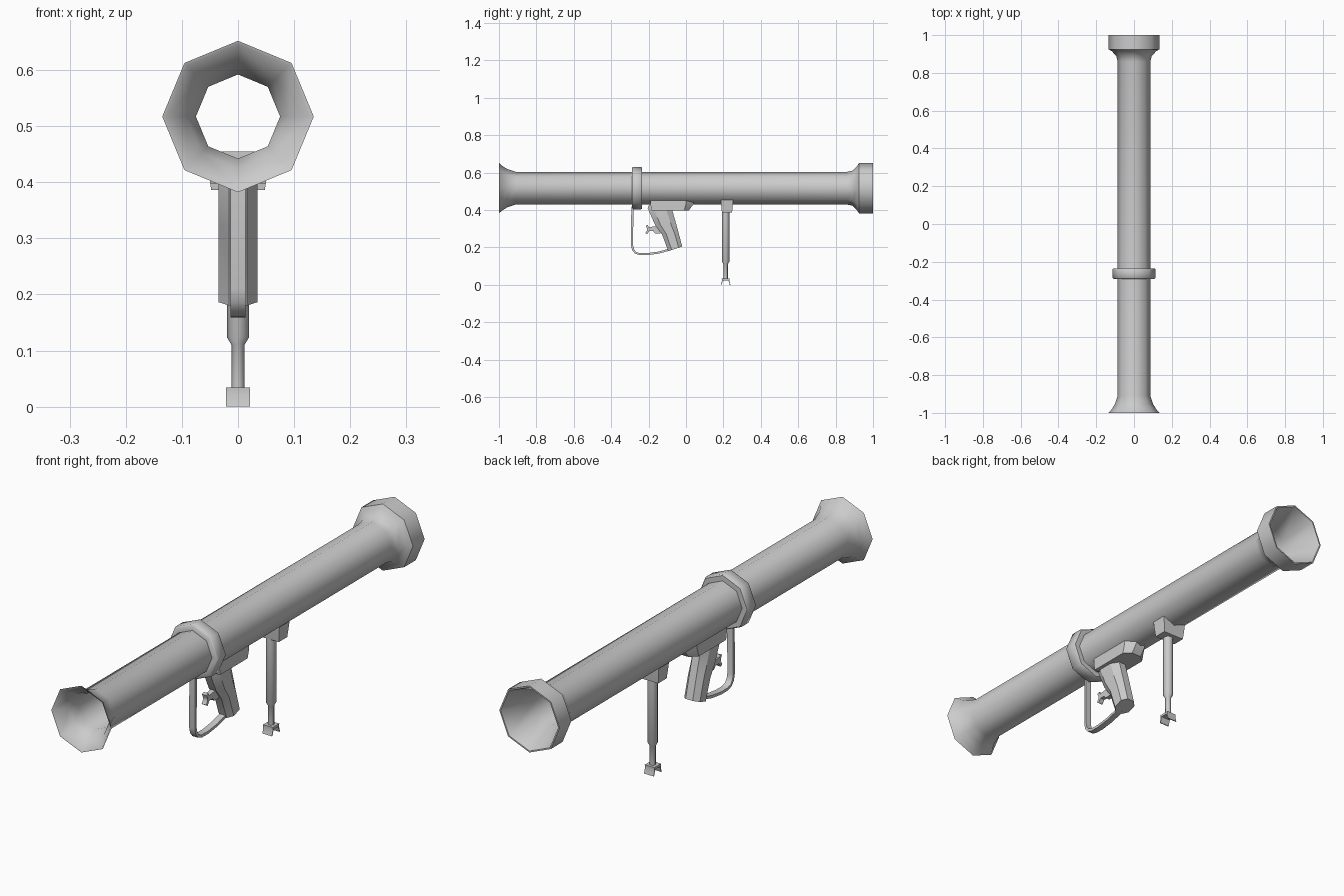
import bpy, bmesh, math
from mathutils import Vector

if "Cube" in bpy.data.objects:
    bpy.data.objects.remove(bpy.data.objects["Cube"])


def finish(name, bm, angle=50):
    bmesh.ops.recalc_face_normals(bm, faces=bm.faces)
    me = bpy.data.meshes.new(name)
    bm.to_mesh(me)
    bm.free()
    ob = bpy.data.objects.new(name, me)
    bpy.context.collection.objects.link(ob)
    bpy.ops.object.select_all(action='DESELECT')
    ob.select_set(True)
    bpy.context.view_layer.objects.active = ob
    bpy.ops.object.shade_smooth_by_angle(angle=math.radians(angle))
    return ob


def lathe(name, profile, place, n=8, closed=True):
    """Revolve (height, radius) points; place maps (height, u, v) to a position."""
    bm = bmesh.new()
    rings = [[bm.verts.new(place(h, r * math.cos(2 * math.pi * i / n),
                                 r * math.sin(2 * math.pi * i / n)))
              for i in range(n)] for h, r in profile]
    pairs = list(zip(rings, rings[1:]))
    if closed:
        pairs.append((rings[-1], rings[0]))
    else:
        bm.faces.new(rings[0])
        bm.faces.new(rings[-1])
    for a, b in pairs:
        for i in range(n):
            j = (i + 1) % n
            bm.faces.new((a[i], a[j], b[j], b[i]))
    return finish(name, bm)


def loft(name, sections, angle=30):
    """Skin equal-length loops of points and cap both ends."""
    bm = bmesh.new()
    rings = [[bm.verts.new(p) for p in s] for s in sections]
    n = len(rings[0])
    for a, b in zip(rings, rings[1:]):
        for i in range(n):
            j = (i + 1) % n
            bm.faces.new((a[i], a[j], b[j], b[i]))
    bm.faces.new(rings[0])
    bm.faces.new(rings[-1])
    return finish(name, bm, angle)


def side_plate(name, outline, w, angle=30):
    """Extrude a (y, z) outline across x."""
    return loft(name, [[(s * w, y, z) for y, z in outline] for s in (-1, 1)], angle)


def strip(name, path, w, t, angle=50):
    """Flat strap following a (y, z) path."""
    pts = [Vector(p) for p in path]
    secs = []
    for i, p in enumerate(pts):
        d = (pts[min(i + 1, len(pts) - 1)] - pts[max(i - 1, 0)]).normalized()
        nrm = Vector((-d.y, d.x)) * t / 2
        a, b = p + nrm, p - nrm
        secs.append([(-w, *a), (w, *a), (w, *b), (-w, *b)])
    return loft(name, secs, angle)


CZ = 0.517
along_y = lambda h, u, v: (u, h, CZ + v)

# Hollow octagonal tube with a flared front and a belled rear
lathe("tube", [(-1, .135), (-.985, .121), (-.955, .102), (-.91, .087), (.86, .087),
               (.89, .094), (.915, .118), (.925, .135), (1, .135),
               (1, .129), (.87, .075), (-.91, .075), (-.95, .092), (-.998, .129)], along_y)

# Raised collar round the tube
lathe("collar", [(-.29, .084), (-.29, .109), (-.286, .113), (-.24, .113),
                 (-.235, .109), (-.235, .084)], along_y)

# Saddle between tube and grip
loft("grip_saddle", [
    [(-.05, y0, z), (.05, y0, z), (.05, y1, z), (.022, y2, z), (-.022, y2, z), (-.05, y1, z)]
    for y0, y1, y2, z in ((-.19, .0, .045, .455), (-.19, .0, .04, .432),
                          (-.185, -.01, .015, .398))])

# Pistol grip: octagonal section, raked rearward
secs = []
for f, fz, b, bz, w in ((-.20, .425, -.07, .41, .034), (-.205, .41, -.073, .398, .035),
                        (-.165, .32, -.052, .325, .035), (-.128, .27, -.04, .28, .035),
                        (-.095, .18, -.02, .205, .035)):
    lerp = lambda t: (f + (b - f) * t, fz + (bz - fz) * t)
    secs.append([(x * w, *lerp(t)) for x, t in
                 ((-.45, 0), (.45, 0), (1, .25), (1, .75), (.45, 1), (-.45, 1), (-1, .75), (-1, .25))])
loft("grip", secs)

# Curved trigger with a stem into the grip
strip("trigger", [(-.21, .318), (-.203, .302), (-.202, .29), (-.213, .274)], .01, .012)
side_plate("trigger_stem", [(-.205, .308), (-.15, .315), (-.135, .275), (-.165, .275),
                            (-.175, .287), (-.205, .288)], .01)

# Strap guard from collar to grip foot
strip("trigger_guard", [(-.287, .42), (-.288, .21), (-.283, .188), (-.27, .172), (-.25, .165),
                        (-.21, .164), (-.15, .172), (-.085, .189)], .013, .011)

# Leg saddle
loft("leg_saddle", [[(-x, .187, z), (x, .187, z), (x, .251, z), (-x, .251, z)]
                    for x, z in ((.055, .455), (.053, .435), (.045, .386))][:2] +
     [[(-.048, .192, .386), (.048, .192, .386), (.048, .246, .386), (-.048, .246, .386)]])

# Telescoping leg
LY = .212
lathe("leg", [(.40, .02), (.124, .02), (.110, .0115), (.028, .0115)],
      lambda h, u, v: (u, LY + v, h), closed=False)

# Foot: open channel with splayed sides
side_plate("foot", [(LY - .026, 0), (LY - .02, .02), (LY - .021, .034), (LY + .021, .034),
                    (LY + .02, .02), (LY + .026, 0), (LY + .022, 0), (LY + .015, .024),
                    (LY - .015, .024), (LY - .022, 0)], .0215)
